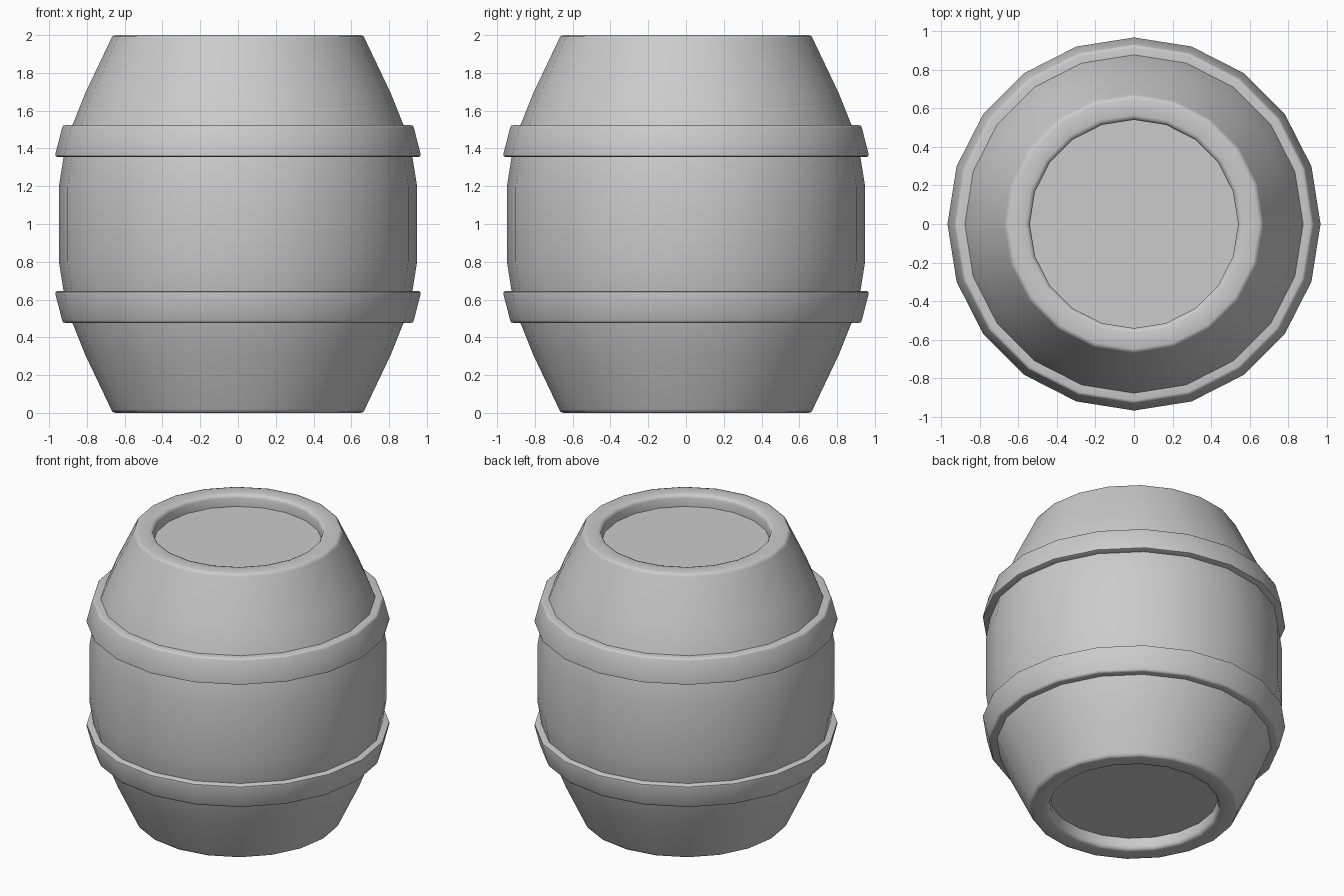
import bpy, bmesh, math

if "Cube" in bpy.data.objects:
    bpy.data.objects.remove(bpy.data.objects["Cube"])

SIDES = 20


def lathe(name, profile, closed=False):
    """Revolve (radius, z) points around z; open profiles get end caps."""
    bm = bmesh.new()
    rings = []
    for r, z in profile:
        rings.append([bm.verts.new((r * math.cos(2 * math.pi * i / SIDES),
                                    r * math.sin(2 * math.pi * i / SIDES), z))
                      for i in range(SIDES)])
    pairs = list(zip(rings, rings[1:]))
    if closed:
        pairs.append((rings[-1], rings[0]))
    else:
        bm.faces.new(rings[0])
        bm.faces.new(rings[-1])
    for a, b in pairs:
        for i in range(SIDES):
            j = (i + 1) % SIDES
            bm.faces.new((a[i], a[j], b[j], b[i]))
    bmesh.ops.recalc_face_normals(bm, faces=bm.faces[:])
    mesh = bpy.data.meshes.new(name)
    bm.to_mesh(mesh)
    bm.free()
    obj = bpy.data.objects.new(name, mesh)
    bpy.context.collection.objects.link(obj)
    bpy.ops.object.select_all(action='DESELECT')
    obj.select_set(True)
    bpy.context.view_layer.objects.active = obj
    bpy.ops.object.shade_smooth_by_angle(angle=math.radians(50))
    return obj


def flip(profile):
    return [(r, 2 - z) for r, z in reversed(profile)]


# Barrel body: bulging staves, rounded rims and recessed ends
upper = [(0.948, 1.2), (0.91, 1.44), (0.81, 1.69), (0.672, 1.98),
         (0.664, 1.995), (0.648, 2.0), (0.565, 2.0), (0.548, 1.994),
         (0.54, 1.975), (0.54, 1.915)]
lathe("barrel_body", flip(upper) + upper)

# Hoops: tapered bands with softened outer corners
hoop = [(0.87, 1.355), (0.955, 1.355), (0.966, 1.36), (0.967, 1.37),
        (0.931, 1.51), (0.926, 1.52), (0.914, 1.523), (0.86, 1.523)]
lathe("upper_hoop", hoop, closed=True)
lathe("lower_hoop", flip(hoop), closed=True)
